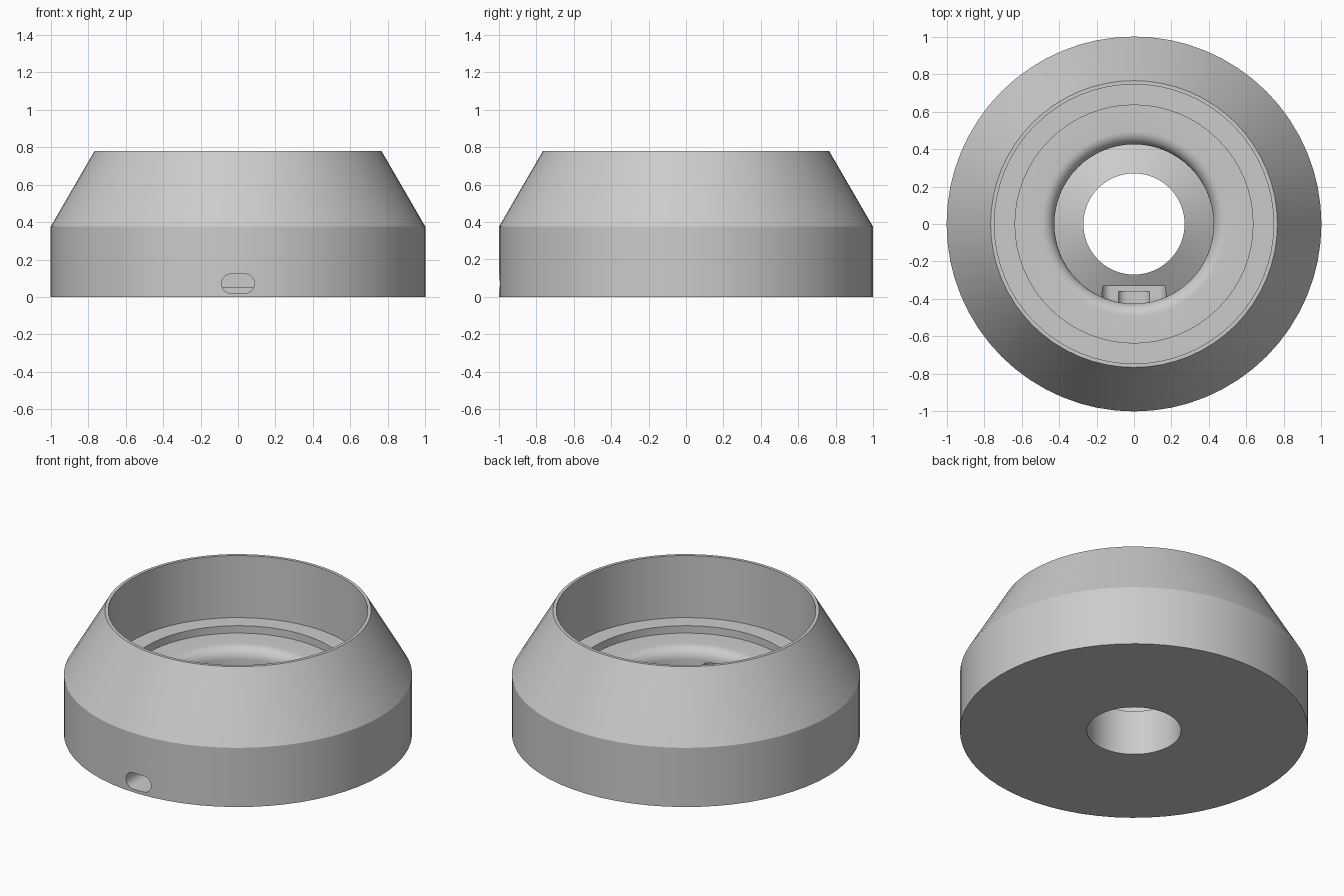
import bpy, bmesh, math

cube = bpy.data.objects.get("Cube")
if cube:
    bpy.data.objects.remove(cube, do_unlink=True)

SIDES = 64

grey = bpy.data.materials.new("plain grey")
grey.use_nodes = True
colour = (0.6, 0.6, 0.6, 1)
grey.diffuse_color = colour
grey.node_tree.nodes["Principled BSDF"].inputs["Base Color"].default_value = colour


def make_object(name, bm):
    bmesh.ops.recalc_face_normals(bm, faces=bm.faces)
    mesh = bpy.data.meshes.new(name)
    bm.to_mesh(mesh)
    bm.free()
    mesh.materials.append(grey)
    obj = bpy.data.objects.new(name, mesh)
    bpy.context.collection.objects.link(obj)
    return obj


def lathe(name, profile):
    """Revolve a closed (radius, height) profile around z."""
    bm = bmesh.new()
    rings = []
    for i in range(SIDES):
        a = 2 * math.pi * i / SIDES
        rings.append([bm.verts.new((r * math.cos(a), r * math.sin(a), z)) for r, z in profile])
    count = len(profile)
    for i in range(SIDES):
        here, after = rings[i], rings[(i + 1) % SIDES]
        for j in range(count):
            k = (j + 1) % count
            bm.faces.new((here[j], after[j], after[k], here[k]))
    return make_object(name, bm)


def slot_cutter(name, half_width, low, high, front, back, radius):
    """Rounded slot running along y."""
    bm = bmesh.new()
    outline = []
    for quarter, (sx, sz) in enumerate(((1, 1), (-1, 1), (-1, -1), (1, -1))):
        cx = sx * (half_width - radius)
        cz = high - radius if sz > 0 else low + radius
        for step in range(7):
            a = (quarter + step / 6) * math.pi / 2
            outline.append((cx + radius * math.cos(a), cz + radius * math.sin(a)))
    near = [bm.verts.new((x, front, z)) for x, z in outline]
    far = [bm.verts.new((x, back, z)) for x, z in outline]
    bm.faces.new(near)
    bm.faces.new(far)
    for i in range(len(outline)):
        j = (i + 1) % len(outline)
        bm.faces.new((near[i], near[j], far[j], far[i]))
    bmesh.ops.remove_doubles(bm, verts=bm.verts, dist=0.0001)
    cutter = make_object(name, bm)
    cutter.hide_render = True
    cutter.hide_viewport = True
    cutter.display_type = 'WIRE'
    return cutter


# Body: outer wall, cone, rim, stepped recess, rounded lip, sloping seat, bore
lip = [(0.495 - 0.07 * math.sin(a), 0.27 + 0.07 * math.cos(a))
       for a in (math.pi / 2 * i / 8 for i in range(9))]
profile = [(0.27, 0), (1, 0), (1, 0.375), (0.765, 0.78), (0.745, 0.78),
           (0.745, 0.387), (0.635, 0.387), (0.635, 0.34)]
profile += lip + [(0.425, 0.2), (0.27, 0.285)]
body = lathe("ring_base", profile)

# Cable opening: narrow tunnel from the front and a wider pocket inside
cutters = [
    slot_cutter("tunnel_cutter", 0.088, 0.02, 0.123, -1.1, -0.36, 0.051),
    slot_cutter("pocket_cutter", 0.17, 0.05, 0.26, -0.6, -0.33, 0.05),
]
for cutter in cutters:
    cut = body.modifiers.new(cutter.name, 'BOOLEAN')
    cut.operation = 'DIFFERENCE'
    cut.solver = 'EXACT'
    cut.object = cutter

# Apply the cuts, then smooth the round surfaces
bpy.context.view_layer.update()
graph = bpy.context.evaluated_depsgraph_get()
finished = bpy.data.meshes.new_from_object(body.evaluated_get(graph))
body.modifiers.clear()
body.data = finished
for cutter in cutters:
    bpy.data.objects.remove(cutter, do_unlink=True)
bpy.ops.object.select_all(action='DESELECT')
body.select_set(True)
bpy.context.view_layer.objects.active = body
bpy.ops.object.shade_smooth_by_angle(angle=math.radians(25))
